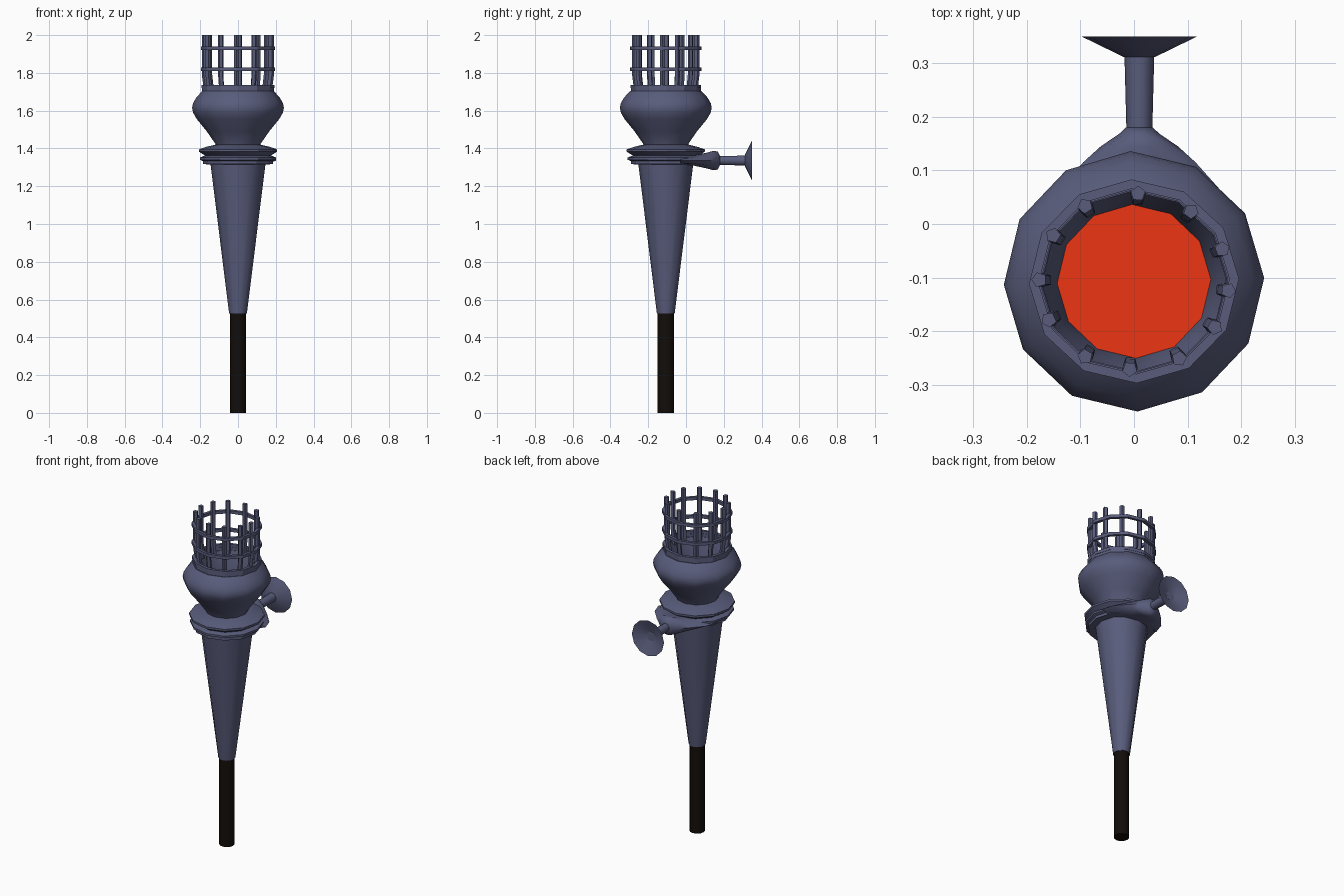
import bpy, bmesh
from math import sin, cos, pi, radians
from mathutils import Matrix, Vector

if "Cube" in bpy.data.objects:
    bpy.data.objects.remove(bpy.data.objects["Cube"])

CY = -0.107          # torch axis sits forward of the origin
TURN = radians(1.5)


def material(name, rgb):
    m = bpy.data.materials.new(name)
    m.diffuse_color = (*rgb, 1)
    m.use_nodes = True
    m.node_tree.nodes["Principled BSDF"].inputs["Base Color"].default_value = m.diffuse_color
    return m


IRON = material("iron", (0.10, 0.108, 0.20))
GRIP = material("grip", (0.006, 0.004, 0.003))
EMBER = material("ember", (0.85, 0.035, 0.006))


def loft(name, rings, mat, closed=False, caps=True, smooth=40):
    """Skin a list of equal-length point rings."""
    bm = bmesh.new()
    vs = [[bm.verts.new(p) for p in r] for r in rings]
    n = len(vs[0])
    pairs = list(zip(vs, vs[1:])) + ([(vs[-1], vs[0])] if closed else [])
    for a, b in pairs:
        for i in range(n):
            j = (i + 1) % n
            bm.faces.new((a[i], a[j], b[j], b[i]))
    if caps and not closed:
        bm.faces.new(vs[0][::-1])
        bm.faces.new(vs[-1])
    bmesh.ops.recalc_face_normals(bm, faces=bm.faces)
    me = bpy.data.meshes.new(name)
    bm.to_mesh(me)
    bm.free()
    ob = bpy.data.objects.new(name, me)
    bpy.context.collection.objects.link(ob)
    me.materials.append(mat)
    bpy.ops.object.select_all(action='DESELECT')
    ob.select_set(True)
    bpy.context.view_layer.objects.active = ob
    bpy.ops.object.shade_smooth_by_angle(angle=radians(smooth))
    return ob


def circle(r, z, n=12, x=0, y=CY, turn=TURN, sy=1.0):
    return [Vector((x + r * cos(turn + 2 * pi * i / n),
                    y + r * sy * sin(turn + 2 * pi * i / n), z)) for i in range(n)]


def turned(name, profile, mat, **kw):
    return loft(name, [circle(r, z) for r, z in profile], mat, **kw)


# Handle and tapered shaft
turned("grip", [(0.043, 0), (0.043, 0.53)], GRIP)
turned("shaft", [(0.047, 0.525), (0.147, 1.33)], IRON)

# Two stacked collars with a neck between them
turned("lower_collar", [(0.14, 1.315), (0.185, 1.317), (0.185, 1.333), (0.202, 1.34),
                        (0.202, 1.352), (0.17, 1.364)], IRON, smooth=25)
turned("upper_collar", [(0.165, 1.355), (0.18, 1.366), (0.207, 1.383), (0.207, 1.395),
                        (0.17, 1.408), (0.12, 1.42)], IRON, smooth=25)

# Fire bowl, hollow above the embers
turned("bowl", [(0.115, 1.405), (0.12, 1.425), (0.165, 1.49), (0.218, 1.555), (0.238, 1.59),
                (0.243, 1.615), (0.238, 1.64), (0.222, 1.668), (0.198, 1.695), (0.19, 1.703),
                (0.172, 1.70), (0.16, 1.66), (0.143, 1.59), (0.142, 1.57)], IRON)
turned("embers", [(0.144, 1.58), (0.144, 1.592)], EMBER)

# Cage hoops
for k, (z, r) in enumerate([(1.712, 0.182), (1.728, 0.184), (1.82, 0.187), (1.93, 0.187)]):
    t = 0.009
    loft(f"cage_hoop_{k + 1}",
         [circle(r - t, z - t, sy=0.97), circle(r + t, z - t, sy=0.97),
          circle(r + t, z + t, sy=0.97), circle(r - t, z + t, sy=0.97)],
         IRON, closed=True, smooth=25)

# Cage bars, slightly uneven around the rim and bent in at the foot
for k, deg in enumerate([-6, 21.5, 53, 87.6, 121, 148.5, 179, 206, 239, 267.5, 298.5, 328.5]):
    a = radians(deg)
    rings = []
    for z, s in [(1.685, 0.94), (1.73, 0.955), (1.79, 1.0), (2.0, 1.0)]:
        rings.append(circle(0.0145, z, 5, 0.177 * s * cos(a), CY + 0.164 * s * sin(a), a))
    loft(f"cage_bar_{k + 1}", rings, IRON)

# Bracket flowing from the collar into the wall arm
AX, AZ = 0.01, 1.336


def across(y, rx, rz, n=10):
    return [Vector((AX + rx * cos(2 * pi * i / n), y, AZ + rz * sin(2 * pi * i / n)))
            for i in range(n)]


loft("arm_bracket", [across(-0.03, 0.195, 0.022), across(0.04, 0.172, 0.028),
                     across(0.115, 0.105, 0.045), across(0.145, 0.072, 0.054),
                     across(0.168, 0.038, 0.050), across(0.18, 0.025, 0.026)], IRON)
loft("arm", [across(0.17, 0.024, 0.024), across(0.322, 0.028, 0.028)], IRON)

# Dished wall plate
loft("wall_plate", [across(0.312, 0.03, 0.03, 12), across(0.350, 0.108, 0.108, 12),
                    across(0.349, 0.105, 0.105, 12), across(0.322, 0.03, 0.03, 12),
                    across(0.318, 0.012, 0.012, 12)], IRON)
